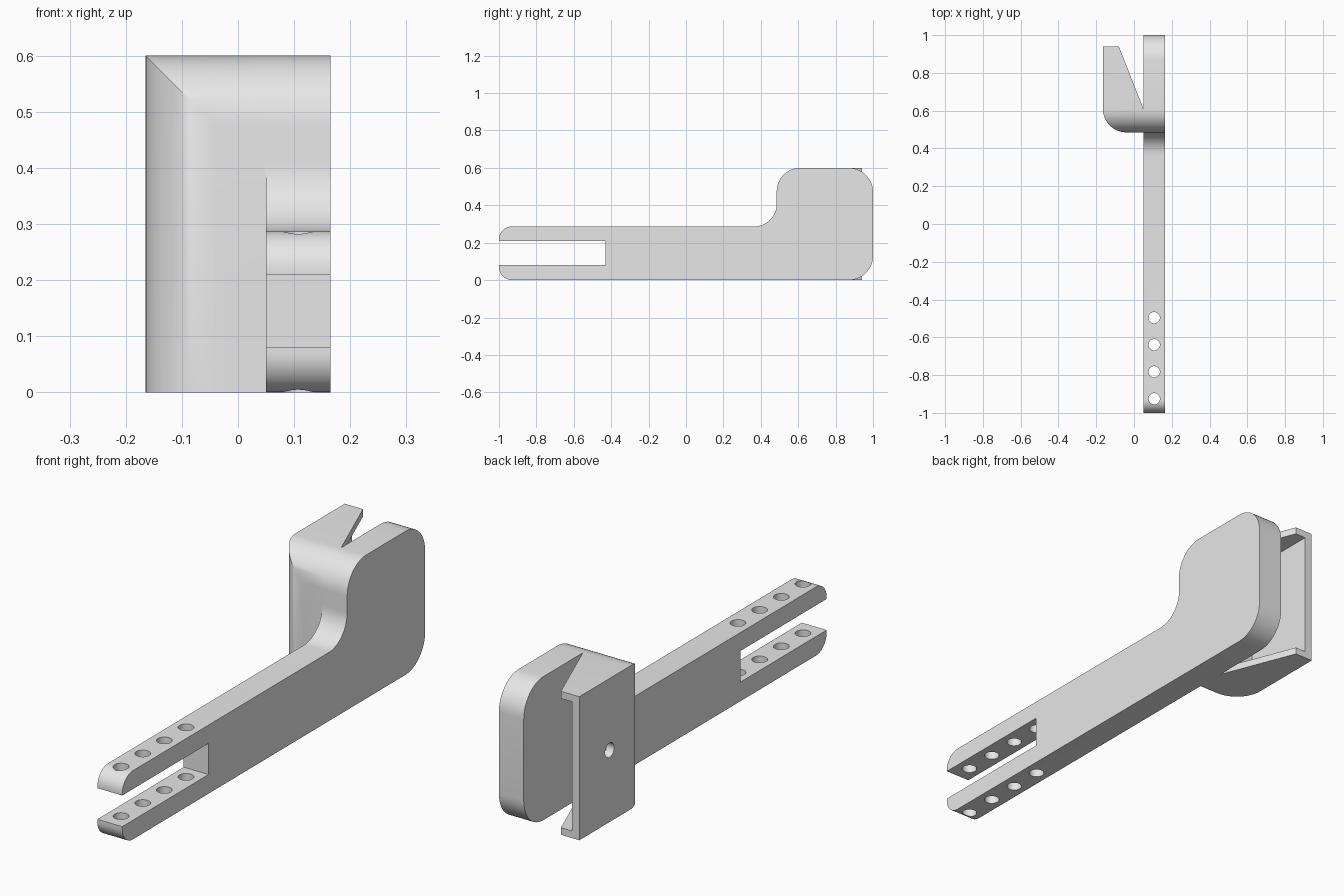
import bpy, bmesh, math
from mathutils import Vector

cube = bpy.data.objects.get("Cube")
if cube:
    bpy.data.objects.remove(cube, do_unlink=True)

grey = bpy.data.materials.new("plain_grey")
grey.use_nodes = True
grey.diffuse_color = (0.8, 0.8, 0.8, 1)
grey.node_tree.nodes["Principled BSDF"].inputs["Base Color"].default_value = (0.8, 0.8, 0.8, 1)


def rounded(corners, steps=12):
    """Turn (u, v, radius) corners into an outline with filleted corners."""
    out = []
    for i, (u, v, r) in enumerate(corners):
        p = Vector((u, v))
        if r == 0:
            out.append(p)
            continue
        a = (Vector(corners[i - 1][:2]) - p).normalized()
        b = (Vector(corners[(i + 1) % len(corners)][:2]) - p).normalized()
        half = a.angle(b) / 2
        centre = p + (a + b).normalized() * r / math.sin(half)
        start = p + a * r / math.tan(half) - centre
        end = p + b * r / math.tan(half) - centre
        sweep = start.angle(end)
        for k in range(steps + 1):
            t = k / steps
            out.append(centre + (start * math.sin((1 - t) * sweep)
                                 + end * math.sin(t * sweep)) / math.sin(sweep))
    return out


def prism(name, outline, axis, low, high):
    """Extrude an outline along x (outline in y, z) or z (outline in x, y)."""
    place = {"x": lambda p, d: (d, p[0], p[1]), "z": lambda p, d: (p[0], p[1], d)}[axis]
    bm = bmesh.new()
    face = bm.faces.new([bm.verts.new(place(p, low)) for p in outline])
    ext = bmesh.ops.extrude_face_region(bm, geom=[face])
    verts = [g for g in ext["geom"] if isinstance(g, bmesh.types.BMVert)]
    bmesh.ops.translate(bm, verts=verts, vec=place((0, 0), high - low))
    bmesh.ops.recalc_face_normals(bm, faces=bm.faces[:])
    mesh = bpy.data.meshes.new(name)
    bm.to_mesh(mesh)
    bm.free()
    mesh.materials.append(grey)
    obj = bpy.data.objects.new(name, mesh)
    bpy.context.collection.objects.link(obj)
    return obj


def circle(u, v, r, n=32):
    return [(u + r * math.cos(k * math.tau / n), v + r * math.sin(k * math.tau / n))
            for k in range(n)]


def select(obj):
    bpy.ops.object.select_all(action="DESELECT")
    obj.select_set(True)
    bpy.context.view_layer.objects.active = obj


def combine(obj, tool, operation="DIFFERENCE"):
    select(obj)
    mod = obj.modifiers.new("cut", "BOOLEAN")
    mod.operation, mod.solver, mod.object = operation, "EXACT", tool
    bpy.ops.object.modifier_apply(modifier=mod.name)
    bpy.data.objects.remove(tool, do_unlink=True)


LEFT, MID, RIGHT, TOP = -0.165, 0.05, 0.165, 0.6

# Long forked arm with a raised rounded end
arm = prism("forked_arm", rounded([
    (-1, 0, 0.07), (1, 0, 0.13), (1, TOP, 0.13), (0.485, TOP, 0.125),
    (0.485, 0.287, 0.12), (-1, 0.287, 0.07), (-1, 0.21, 0),
    (-0.43, 0.21, 0), (-0.43, 0.08, 0), (-1, 0.08, 0)]), "x", MID, RIGHT)

# Row of pin holes through both prongs
for i in range(4):
    combine(arm, prism("pin_hole", circle(0.107, -0.925 + i * 0.143, 0.03), "z", -0.1, 0.5))

# Side hook: plan outline trimmed by a rounded top front edge
hook = prism("side_hook", rounded([
    (MID, 0.485, 0), (MID, 0.61, 0), (-0.08, 0.94, 0),
    (LEFT, 0.94, 0), (LEFT, 0.485, 0.125)]), "z", 0, TOP)
combine(hook, prism("top_rounding", rounded([
    (0.485, -0.1, 0), (1.2, -0.1, 0), (1.2, TOP, 0), (0.485, TOP, 0.125)]),
    "x", -0.4, 0.4), "INTERSECT")

# Hollow between the top and bottom lips, and the hole in the outer wall
combine(hook, prism("pocket", [(-0.13, 0.6), (0.3, 0.6), (0.3, 1.2), (-0.13, 1.2)],
                    "z", 0.03, TOP - 0.03))
combine(hook, prism("wall_hole", circle(0.74, 0.3, 0.03), "x", -0.3, -0.1))

for part in (arm, hook):
    select(part)
    bpy.ops.object.shade_smooth_by_angle(angle=math.radians(30))
